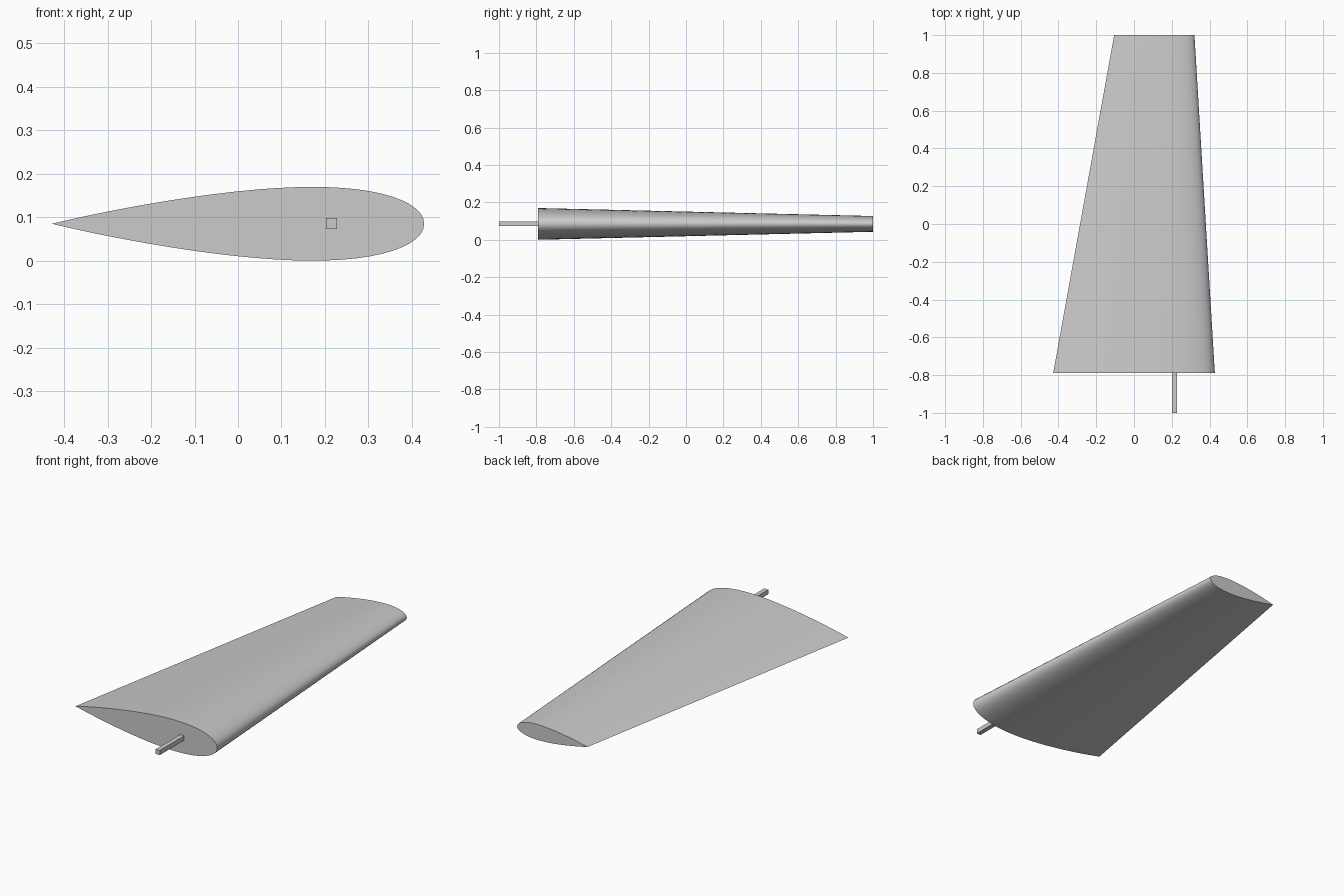
import bpy, bmesh, math

cube = bpy.data.objects.get("Cube")
if cube:
    bpy.data.objects.remove(cube, do_unlink=True)

MID_Z = 0.085
THICKNESS = 0.198
STEPS = 32

grey = bpy.data.materials.new("light_grey")
grey.use_nodes = True
grey.diffuse_color = (0.6, 0.6, 0.6, 1)
grey.node_tree.nodes["Principled BSDF"].inputs["Base Color"].default_value = (0.6, 0.6, 0.6, 1)


def half_thickness(t):
    """Symmetric aerofoil half thickness at chord fraction t, closed at the tail."""
    return 5 * THICKNESS * (0.2969 * math.sqrt(t) - 0.126 * t - 0.3516 * t**2
                            + 0.2843 * t**3 - 0.1036 * t**4)


def section(bm, y, nose, tail):
    """One closed aerofoil loop, running tail - top - nose - bottom."""
    chord = nose - tail
    loop = []
    for i in range(2 * STEPS):
        a = math.pi * i / STEPS
        t = (1 + math.cos(a)) / 2
        side = 1 if i <= STEPS else -1
        h = 0 if i in (0, STEPS) else side * half_thickness(t) * chord
        loop.append(bm.verts.new((nose - t * chord, y, MID_Z + h)))
    return loop


def finish(name, bm):
    bmesh.ops.recalc_face_normals(bm, faces=bm.faces)
    mesh = bpy.data.meshes.new(name)
    bm.to_mesh(mesh)
    bm.free()
    mesh.materials.append(grey)
    obj = bpy.data.objects.new(name, mesh)
    bpy.context.collection.objects.link(obj)
    return obj


# Tapered blade with flat ends
bm = bmesh.new()
root = section(bm, -0.79, 0.428, -0.428)
tip = section(bm, 1.0, 0.32, -0.105)
n = len(root)
for i in range(n):
    j = (i + 1) % n
    bm.faces.new((root[i], root[j], tip[j], tip[i]))
bm.faces.new(root)
bm.faces.new(tip)
blade = finish("blade", bm)
bpy.ops.object.select_all(action='DESELECT')
blade.select_set(True)
bpy.context.view_layer.objects.active = blade
bpy.ops.object.shade_smooth_by_angle(angle=math.radians(35))

# Square mounting pin at the root
bm = bmesh.new()
bmesh.ops.create_cube(bm, size=1)
bmesh.ops.scale(bm, vec=(0.025, 0.22, 0.025), verts=bm.verts)
bmesh.ops.translate(bm, vec=(0.215, -0.89, MID_Z + 0.001), verts=bm.verts)
finish("mounting_pin", bm)
